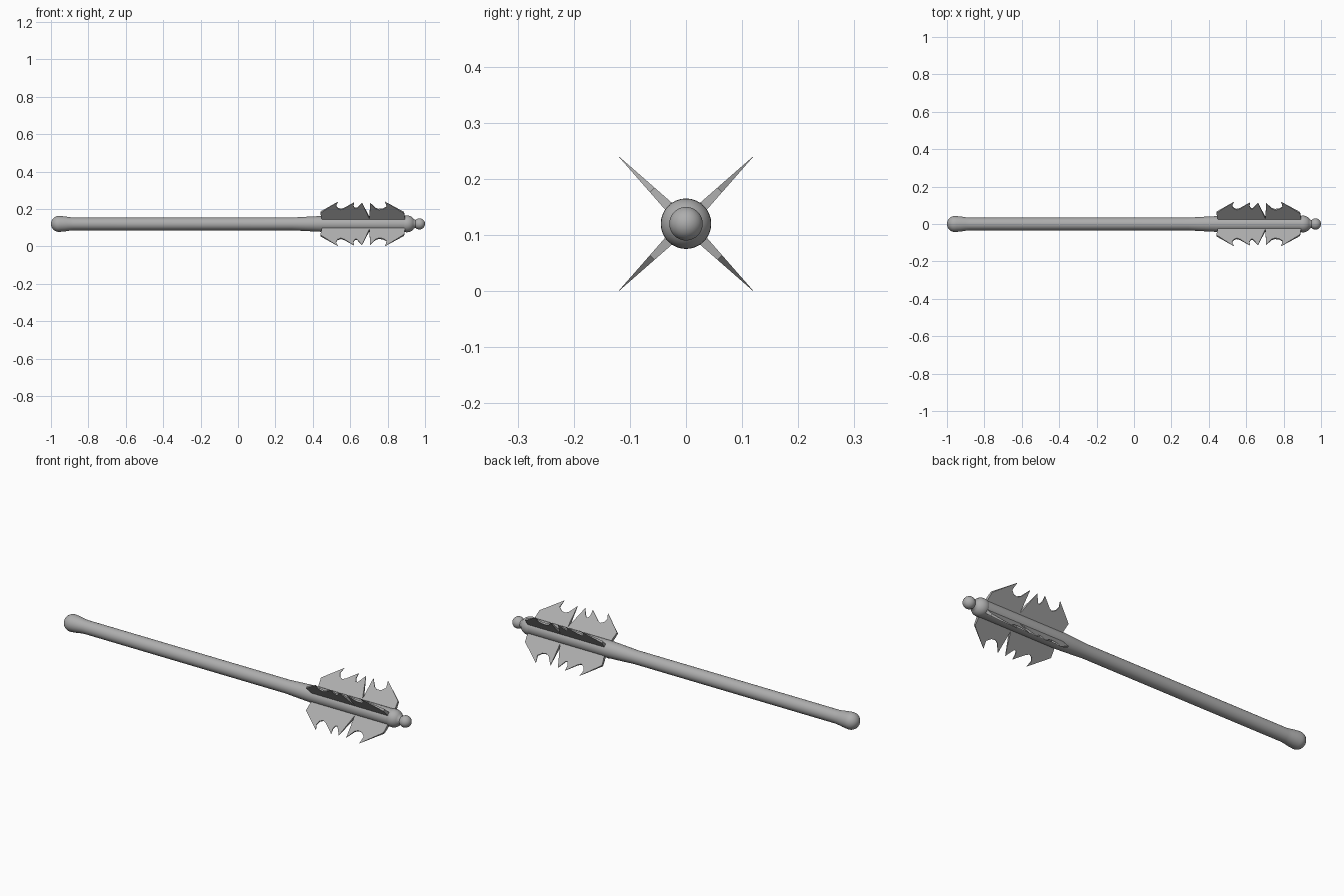
import bpy, bmesh, math
from mathutils import Matrix, Vector

if "Cube" in bpy.data.objects:
    bpy.data.objects.remove(bpy.data.objects["Cube"])

AXIS_Z = 0.12
SIDES = 32

# Dark steel grey
steel = bpy.data.materials.new("dark_steel")
steel.diffuse_color = (0.42, 0.42, 0.42, 1)
steel.use_nodes = True
steel.node_tree.nodes["Principled BSDF"].inputs["Base Color"].default_value = steel.diffuse_color


def finish(name, bm, angle):
    bmesh.ops.recalc_face_normals(bm, faces=bm.faces[:])
    mesh = bpy.data.meshes.new(name)
    bm.to_mesh(mesh)
    bm.free()
    mesh.materials.append(steel)
    ob = bpy.data.objects.new(name, mesh)
    bpy.context.collection.objects.link(ob)
    ob.location.z = AXIS_Z
    bpy.ops.object.select_all(action='DESELECT')
    ob.select_set(True)
    bpy.context.view_layer.objects.active = ob
    bpy.ops.object.shade_smooth_by_angle(angle=math.radians(angle))
    return ob


def lathe(name, profile):
    """Revolve (x, radius) points about the x axis."""
    bm = bmesh.new()
    verts = [bm.verts.new((x, 0, r)) for x, r in profile]
    edges = [bm.edges.new(pair) for pair in zip(verts, verts[1:])]
    bmesh.ops.spin(bm, geom=verts + edges, cent=(0, 0, 0), axis=(1, 0, 0),
                   angle=math.tau, steps=SIDES, use_duplicate=False)
    bmesh.ops.remove_doubles(bm, verts=bm.verts[:], dist=1e-5)
    return finish(name, bm, 40)


def arc(cx, r, start, end, steps=8):
    """Ball profile, angles measured from the -x pole."""
    out = []
    for i in range(steps + 1):
        a = math.radians(start + (end - start) * i / steps)
        out.append((cx - r * math.cos(a), r * math.sin(a)))
    return out


# Shaft with rounded pommel and flared socket
lathe("shaft", arc(-0.957, 0.043, 0, 100) + [
    (-0.925, 0.040), (-0.90, 0.036), (-0.88, 0.034), (0.29, 0.034),
    (0.36, 0.038), (0.44, 0.042), (0.89, 0.042), (0.89, 0)])

# Collar and end ball
lathe("head_finial", [(0.87, 0), (0.87, 0.036)] + arc(0.903, 0.045, 55, 148)
      + arc(0.970, 0.030, 45, 180))

# Toothed flange outline: (x, height as seen at 45 degrees)
outline = [
    (0.45, 0.024), (0.44, 0.062), (0.535, 0.119), (0.524, 0.098),
    (0.532, 0.085), (0.55, 0.078), (0.568, 0.084), (0.62, 0.115),
    (0.618, 0.095), (0.625, 0.084), (0.637, 0.084), (0.663, 0.113),
    (0.703, 0.032), (0.706, 0.113), (0.735, 0.084), (0.752, 0.078),
    (0.775, 0.080), (0.795, 0.092), (0.786, 0.119), (0.888, 0.060),
    (0.894, 0.024)]


def flange(name, angle):
    bm = bmesh.new()
    rot = Matrix.Rotation(angle, 3, 'X')
    rings = []
    for side in (-1, 1):
        ring = []
        for x, h in outline:
            r = h * math.sqrt(2)
            t = 0.0003 + 0.0085 * (0.169 - r) / 0.128
            ring.append(bm.verts.new(rot @ Vector((x, side * t, r))))
        bm.faces.new(ring)
        rings.append(ring)
    a, b = rings
    for i in range(len(a)):
        j = (i + 1) % len(a)
        bm.faces.new((a[i], a[j], b[j], b[i]))
    finish(name, bm, 20)


# Four wedge-section flanges
for k in range(4):
    flange(f"flange_{k + 1}", math.radians(45 + 90 * k))
